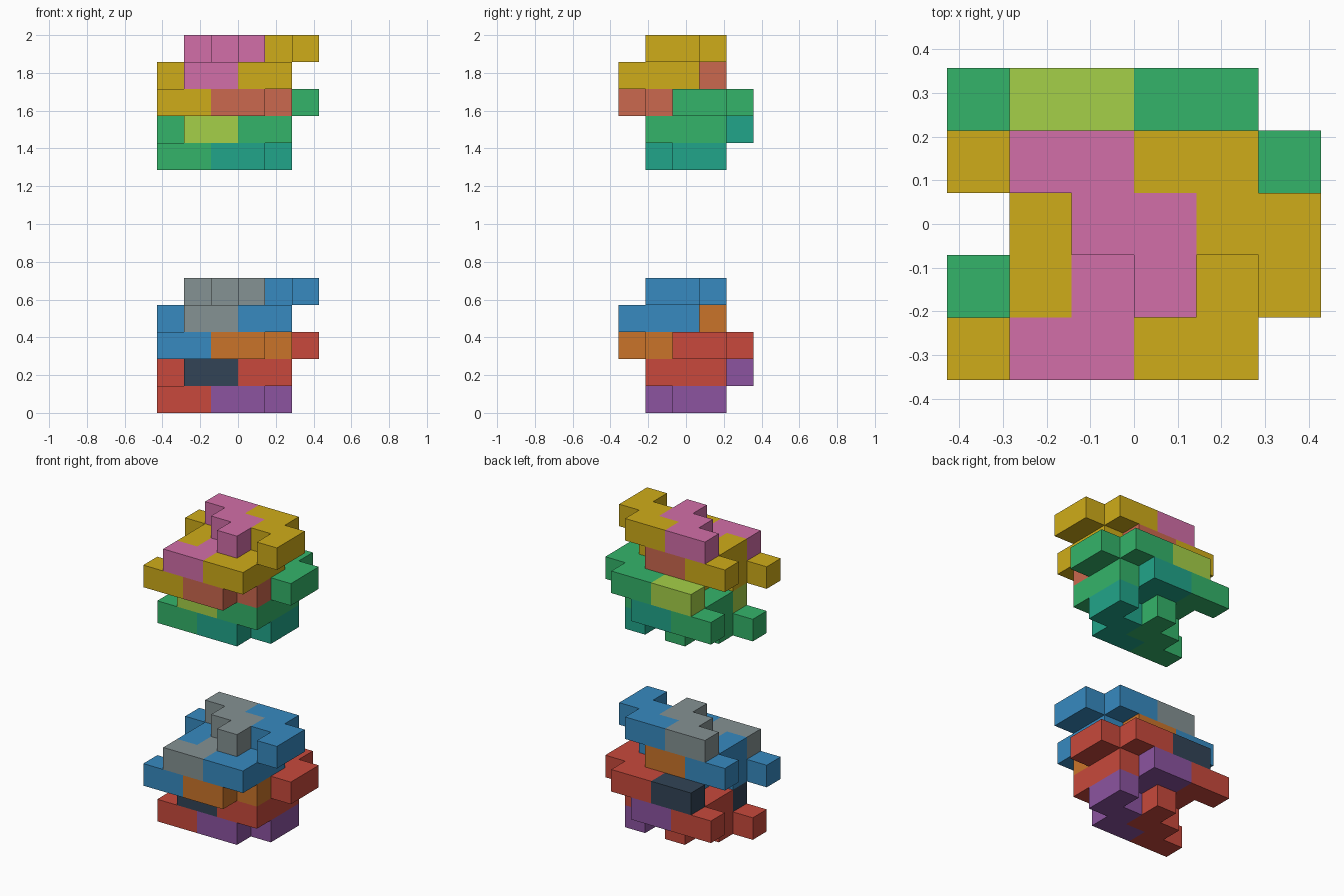
import bpy, bmesh
from mathutils import Vector

if "Cube" in bpy.data.objects:
    bpy.data.objects.remove(bpy.data.objects["Cube"])

CELL = 1 / 7

# One puzzle piece on a unit grid: a staircase layer on top of a short hook layer
HOOK_DOWN = [(1, 3, 4), (2, 3, 4), (2, 2, 4), (3, 2, 4), (3, 1, 4),
             (1, 0, 3), (2, 0, 3), (2, 1, 3), (2, 2, 3)]
# The mating piece is the same one turned half a turn about x
HOOK_UP = [(x - 1, 3 - y, 6 - z) for x, y, z in HOOK_DOWN]


def material(name, hex_code):
    def linear(c):
        return c / 12.92 if c <= 0.04045 else ((c + 0.055) / 1.055) ** 2.4
    mat = bpy.data.materials.new(name)
    rgb = [linear(int(hex_code[i:i + 2], 16) / 255) for i in (0, 2, 4)]
    mat.diffuse_color = (*rgb, 1)
    mat.use_nodes = True
    mat.node_tree.nodes["Principled BSDF"].inputs["Base Color"].default_value = mat.diffuse_color
    return mat


def block_piece(name, cells, shift, mat):
    """Join grid cells into one solid, leaving out the faces between them."""
    cells = {tuple(a + b for a, b in zip(c, shift)) for c in cells}
    bm = bmesh.new()
    for c in cells:
        for axis in range(3):
            for side in (0, 1):
                step = [0, 0, 0]
                step[axis] = 2 * side - 1
                if tuple(a + b for a, b in zip(c, step)) in cells:
                    continue
                corners = []
                for u, v in ((0, 0), (1, 0), (1, 1), (0, 1)):
                    p = Vector(c)
                    p[axis] += side
                    p[(axis + 1) % 3] += u
                    p[(axis + 2) % 3] += v
                    corners.append(bm.verts.new((p - Vector((3, 2.5, 0))) * CELL))
                bm.faces.new(corners if side else corners[::-1])
    bmesh.ops.remove_doubles(bm, verts=bm.verts, dist=1e-4)
    bmesh.ops.dissolve_limit(bm, angle_limit=0.01, verts=bm.verts, edges=bm.edges)
    mesh = bpy.data.meshes.new(name)
    bm.to_mesh(mesh)
    bm.free()
    mesh.materials.append(mat)
    bpy.context.collection.objects.link(bpy.data.objects.new(name, mesh))


# Colours per stack: [upper group], [lower group], each as narrow / wide / mating
STACKS = {
    "lower_stack": (0, (("grey", "859293"), ("blue", "378AC0"), ("orange", "CA742A")),
                    (("slate", "324456"), ("red", "C8493C"), ("purple", "8C54A0"))),
    "upper_stack": (9, (("pink", "D26EA8"), ("gold", "CFAC19"), ("terracotta", "CB684E")),
                    (("lime", "A5D048"), ("green", "34B46A"), ("teal", "21A58A"))),
}

for stack, (lift, *groups) in STACKS.items():
    # The lower group repeats the upper one, two layers down and one row back
    for g, colours in enumerate(groups):
        first, shared, last = [material(n, h) for n, h in colours]
        base = (0, g, lift - 2 * g)
        layout = [("top_left", HOOK_DOWN, 0, first), ("top_right", HOOK_DOWN, 2, shared),
                  ("bottom_left", HOOK_UP, 0, shared), ("bottom_right", HOOK_UP, 2, last)]
        for place, cells, dx, mat in layout:
            block_piece(f"{stack}_group{g + 1}_{place}_piece", cells,
                        (dx, base[1], base[2]), mat)
